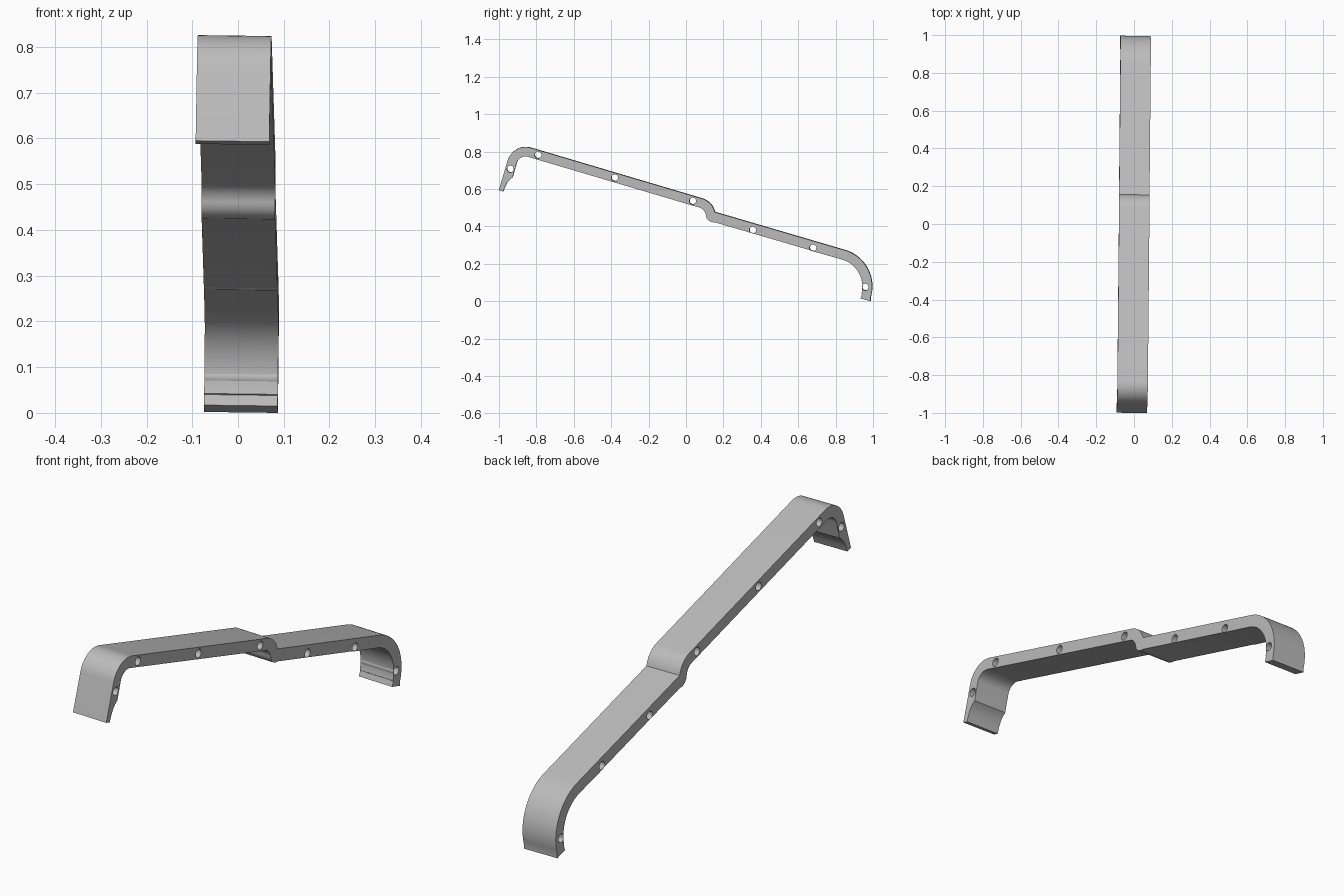
import bpy, bmesh
from math import sin, cos, pi, radians
from mathutils import Matrix, Vector

cube = bpy.data.objects.get("Cube")
if cube:
    bpy.data.objects.remove(cube)

SLOPE = radians(16.4)     # fall of the long straight runs
YAW, ROLL = 0.0133, 0.013  # slight skew of the whole strip
HALF_WIDTH = 0.0805


def arc(cy, cz, r, start, end, n=14):
    """Arc in the side plane; angles in degrees relative to the sloped run."""
    pts = []
    for i in range(n + 1):
        a = radians(start + (end - start) * i / n) - SLOPE
        pts.append((cy + r * cos(a), cz + r * sin(a)))
    return pts


# Outline of the bent strip: outer side front to back, then inner side back to front
outline = [(-1.0, 0.597)]
outline += arc(-0.857, 0.728, 0.1, 180, 90)      # front bend, outer
outline += arc(0.058, 0.457, 0.1, 90, 30)        # step, outer
outline += arc(0.793, 0.082, 0.203, 90, 0, 20)   # back bend, outer
outline += [(0.987, 0.004), (0.934, 0.019), (0.942, 0.042)]
outline += arc(0.793, 0.082, 0.151, 2, 90, 20)   # back bend, inner
outline += [(0.158, 0.425), (0.138, 0.427), (0.122, 0.435), (0.112, 0.447)]
outline += arc(0.058, 0.457, 0.05, 20, 90)       # step, inner
outline += arc(-0.857, 0.728, 0.05, 90, 180)     # front bend, inner
outline += [(-0.926, 0.666), (-0.94, 0.656), (-0.955, 0.638), (-0.967, 0.615), (-0.976, 0.59)]

# Screw holes through the strip
holes = [(-0.938, 0.711), (-0.79, 0.786), (-0.38, 0.664), (0.037, 0.54),
         (0.358, 0.385), (0.68, 0.289), (0.96, 0.08)]

curve = bpy.data.curves.new("bent_strip", "CURVE")
curve.dimensions = "2D"
curve.fill_mode = "BOTH"
curve.extrude = HALF_WIDTH


def add_loop(pts):
    spline = curve.splines.new("POLY")
    spline.points.add(len(pts) - 1)
    for p, (y, z) in zip(spline.points, pts):
        p.co = (y, z, 0, 1)
    spline.use_cyclic_u = True


add_loop(outline)
for y, z in holes:
    add_loop(arc(y, z, 0.018, 0, 345, 23))

strip = bpy.data.objects.new("bent_strip", curve)
bpy.context.collection.objects.link(strip)
bpy.ops.object.select_all(action="DESELECT")
strip.select_set(True)
bpy.context.view_layer.objects.active = strip
bpy.ops.object.convert(target="MESH")
strip = bpy.context.object
strip.name = "bent_strip"

# Stand the profile upright with its slight skew, and weld the caps to the sides
upright = Matrix(((YAW, ROLL, 1, -0.0066),
                  (1, 0, -YAW, 0),
                  (0, 1, -ROLL, 0),
                  (0, 0, 0, 1)))
bm = bmesh.new()
bm.from_mesh(strip.data)
bm.transform(upright)
bmesh.ops.remove_doubles(bm, verts=bm.verts, dist=0.0002)
bmesh.ops.recalc_face_normals(bm, faces=bm.faces)
low = min(v.co.z for v in bm.verts)
bmesh.ops.translate(bm, verts=bm.verts, vec=Vector((0, 0, -low)))
bm.to_mesh(strip.data)
bm.free()

# Plain grey material
grey = bpy.data.materials.new("plain_grey")
grey.use_nodes = True
color = (0.5, 0.5, 0.5, 1)
grey.diffuse_color = color
grey.node_tree.nodes["Principled BSDF"].inputs["Base Color"].default_value = color
strip.data.materials.clear()
strip.data.materials.append(grey)

bpy.ops.object.shade_smooth_by_angle(angle=radians(30))
